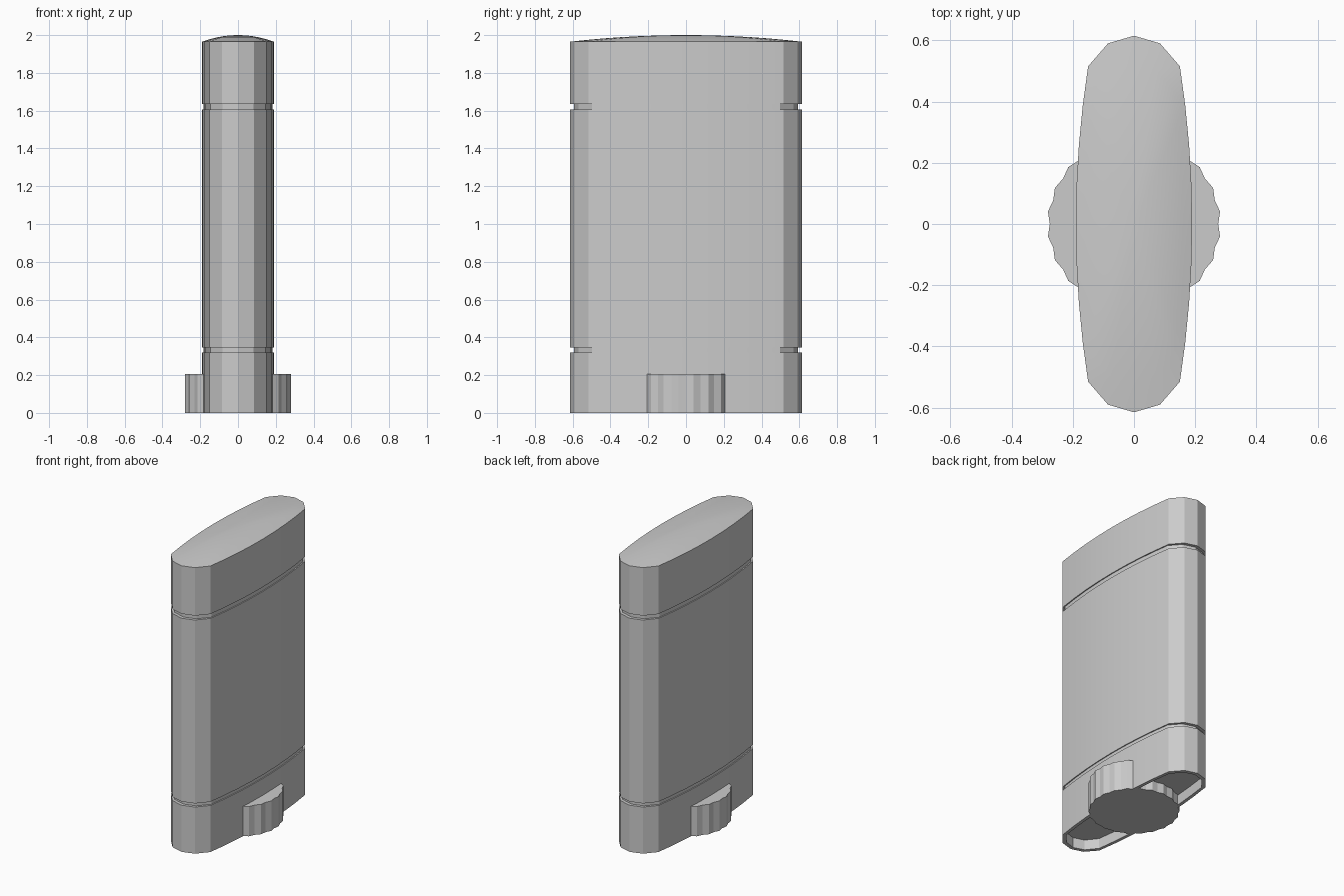
import bpy, bmesh, math

cube = bpy.data.objects.get("Cube")
if cube:
    bpy.data.objects.remove(cube, do_unlink=True)

grey = bpy.data.materials.new("light_grey_plastic")
grey.use_nodes = True
colour = (0.6, 0.6, 0.6, 1)
grey.diffuse_color = colour
grey.node_tree.nodes["Principled BSDF"].inputs["Base Color"].default_value = colour

HALF_LENGTH, HALF_WIDTH, SHOULDER = 0.615, 0.19, 0.515


def case_outline():
    """Slim outline: gently bowed long sides, faceted ends."""
    steps = 8
    ys = [SHOULDER * (2 * i / steps - 1) for i in range(steps + 1)]
    side = [(HALF_WIDTH - 0.04 * (y / SHOULDER) ** 2, y) for y in ys]
    half = side + [(0.085, 0.59), (0, HALF_LENGTH), (-0.085, 0.59)]
    return half + [(-x, -y) for x, y in side] + [(-x, -y) for x, y in half[-3:]]


def loft(name, outline, rings):
    """Stack copies of an outline; each ring is (x scale, y scale, z)."""
    bm = bmesh.new()
    loops = [[bm.verts.new((x * sx, y * sy, z)) for x, y in outline]
             for sx, sy, z in rings]
    n = len(outline)
    for a, b in zip(loops, loops[1:]):
        for i in range(n):
            j = (i + 1) % n
            bm.faces.new((a[i], a[j], b[j], b[i]))
    bm.faces.new(loops[0][::-1])
    bm.faces.new(loops[-1])
    bmesh.ops.recalc_face_normals(bm, faces=bm.faces)
    mesh = bpy.data.meshes.new(name)
    bm.to_mesh(mesh)
    bm.free()
    mesh.materials.append(grey)
    obj = bpy.data.objects.new(name, mesh)
    bpy.context.collection.objects.link(obj)
    bpy.ops.object.select_all(action='DESELECT')
    obj.select_set(True)
    bpy.context.view_layer.objects.active = obj
    bpy.ops.object.shade_smooth_by_angle(angle=math.radians(12))
    return obj


case = case_outline()

# Base with a hollow underside
loft("base", case, [(0.88, 0.96, 0.07), (0.88, 0.96, 0), (1, 1, 0), (1, 1, 0.32)])

# Main case and the recessed necks either side of it
loft("lower_neck", case, [(0.965, 0.965, 0.31), (0.965, 0.965, 0.355)])
loft("body", case, [(1, 1, 0.345), (1, 1, 1.605)])
loft("upper_neck", case, [(0.965, 0.965, 1.595), (0.965, 0.965, 1.645)])

# Cap with a shallow domed top
dome = [(r, r, 1.965 + 0.035 * (1 - r * r)) for r in (1, 0.85, 0.7, 0.55, 0.4, 0.25, 0.1, 0.02)]
loft("cap", case, [(1, 1, 1.635)] + dome)

# Ribbed dial poking through both sides of the base
ribs = 22
dial = []
for i in range(2 * ribs):
    angle = math.pi * i / ribs
    radius = 0.284 if i % 2 else 0.275
    dial.append((radius * math.cos(angle), radius * math.sin(angle)))
loft("dial", dial, [(1, 1, 0), (1, 1, 0.205)])
